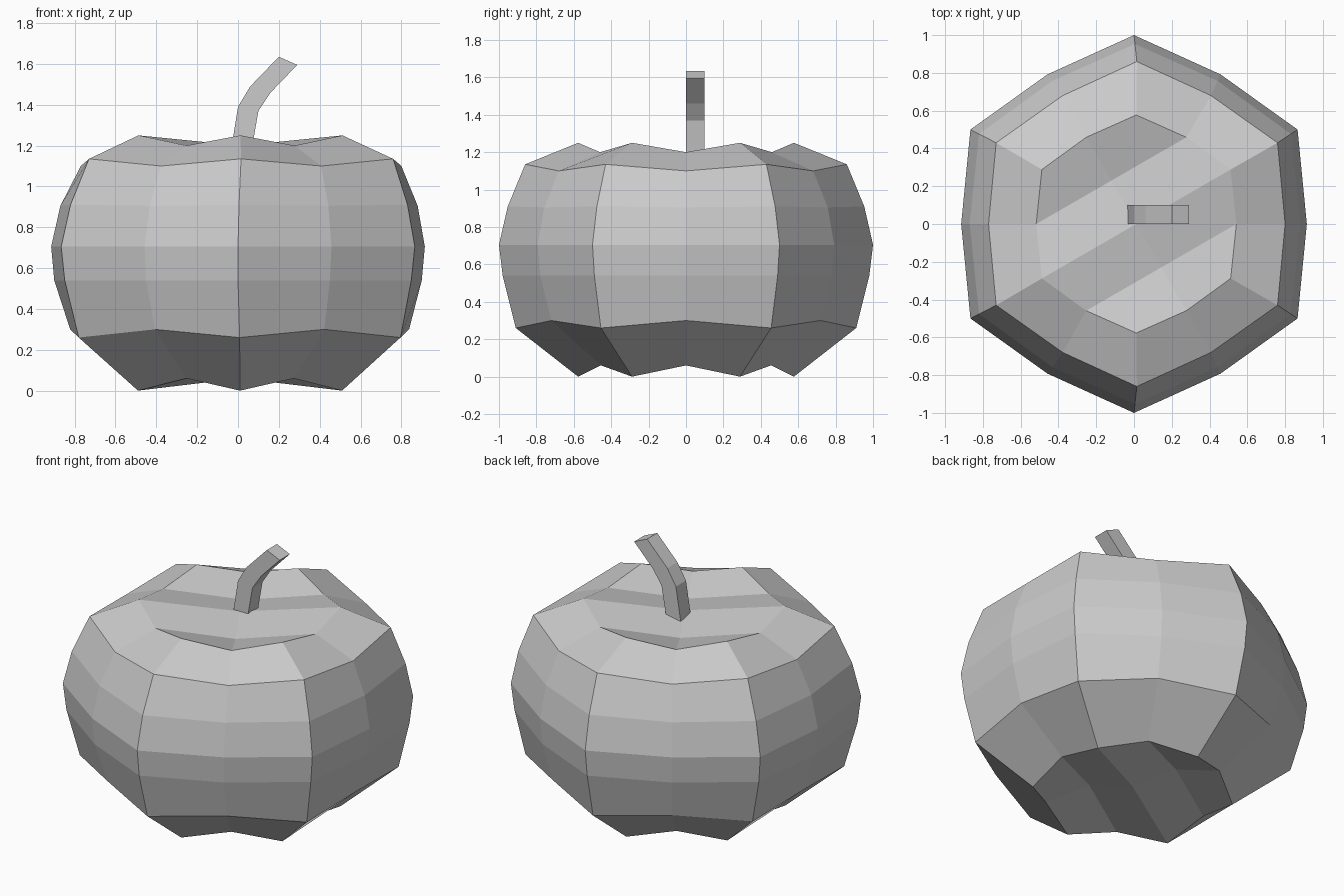
import bpy, bmesh
from math import cos, sin, radians

if "Cube" in bpy.data.objects:
    bpy.data.objects.remove(bpy.data.objects["Cube"])


def finish(bm, name):
    bmesh.ops.recalc_face_normals(bm, faces=bm.faces[:])
    mesh = bpy.data.meshes.new(name)
    bm.to_mesh(mesh)
    bm.free()
    obj = bpy.data.objects.new(name, mesh)
    bpy.context.collection.objects.link(obj)
    return obj


# Pumpkin body: rings alternate between six ridges and six valleys
# (ridge radius, ridge z, valley radius, valley z, x shift)
RINGS = [
    (0.577, 0.00, 0.525, 0.06, 0.01),
    (0.91, 0.26, 0.83, 0.30, 0.008),
    (0.98, 0.54, 0.90, 0.54, 0.0),
    (1.00, 0.705, 0.915, 0.705, 0.0),
    (0.953, 0.91, 0.875, 0.905, 0.005),
    (0.86, 1.135, 0.785, 1.10, 0.015),
    (0.577, 1.25, 0.53, 1.20, 0.012),
]
bm = bmesh.new()
rings = []
for ridge_r, ridge_z, valley_r, valley_z, dx in RINGS:
    ring = []
    for i in range(12):
        r, z = (ridge_r, ridge_z) if i % 2 else (valley_r, valley_z)
        a = radians(30 * i)
        ring.append(bm.verts.new((dx + r * cos(a), r * sin(a), z)))
    rings.append(ring)
for low, high in zip(rings, rings[1:]):
    for i in range(12):
        j = (i + 1) % 12
        bm.faces.new((low[i], low[j], high[j], high[i]))


# Sunken caps: grid fill of five rows by three columns
def cap(ring):
    rows = [[ring[5], ring[4], ring[3]]]
    corners = [ring[i].co for i in (5, 3, 9, 11)]
    for k, (a, b) in enumerate(((6, 2), (7, 1), (8, 0)), 1):
        t = k / 4
        across = (ring[a].co + ring[b].co) / 2
        along = ring[4].co.lerp(ring[10].co, t)
        blend = ((corners[0] + corners[1]) / 2).lerp((corners[2] + corners[3]) / 2, t)
        mid = across.copy()
        mid.z = across.z + along.z - blend.z
        rows.append([ring[a], bm.verts.new(mid), ring[b]])
    rows.append([ring[9], ring[10], ring[11]])
    for p, q in zip(rows, rows[1:]):
        for c in range(2):
            bm.faces.new((p[c], p[c + 1], q[c + 1], q[c]))


cap(rings[0])
cap(rings[-1])
finish(bm, "pumpkin_body")

# Bent square stem: left and right edges of its side profile
LEFT = [(-0.04, 1.14), (0.0, 1.39), (0.06, 1.49), (0.20, 1.635)]
RIGHT = [(0.06, 1.14), (0.10, 1.37), (0.16, 1.46), (0.29, 1.595)]
bm = bmesh.new()
sections = [[bm.verts.new((x, y, z)) for x, y, z in
             ((l[0], 0, l[1]), (r[0], 0, r[1]), (r[0], 0.1, r[1]), (l[0], 0.1, l[1]))]
            for l, r in zip(LEFT, RIGHT)]
for s, t in zip(sections, sections[1:]):
    for i in range(4):
        j = (i + 1) % 4
        bm.faces.new((s[i], s[j], t[j], t[i]))
bm.faces.new(sections[0])
bm.faces.new(sections[-1])
finish(bm, "stem")
